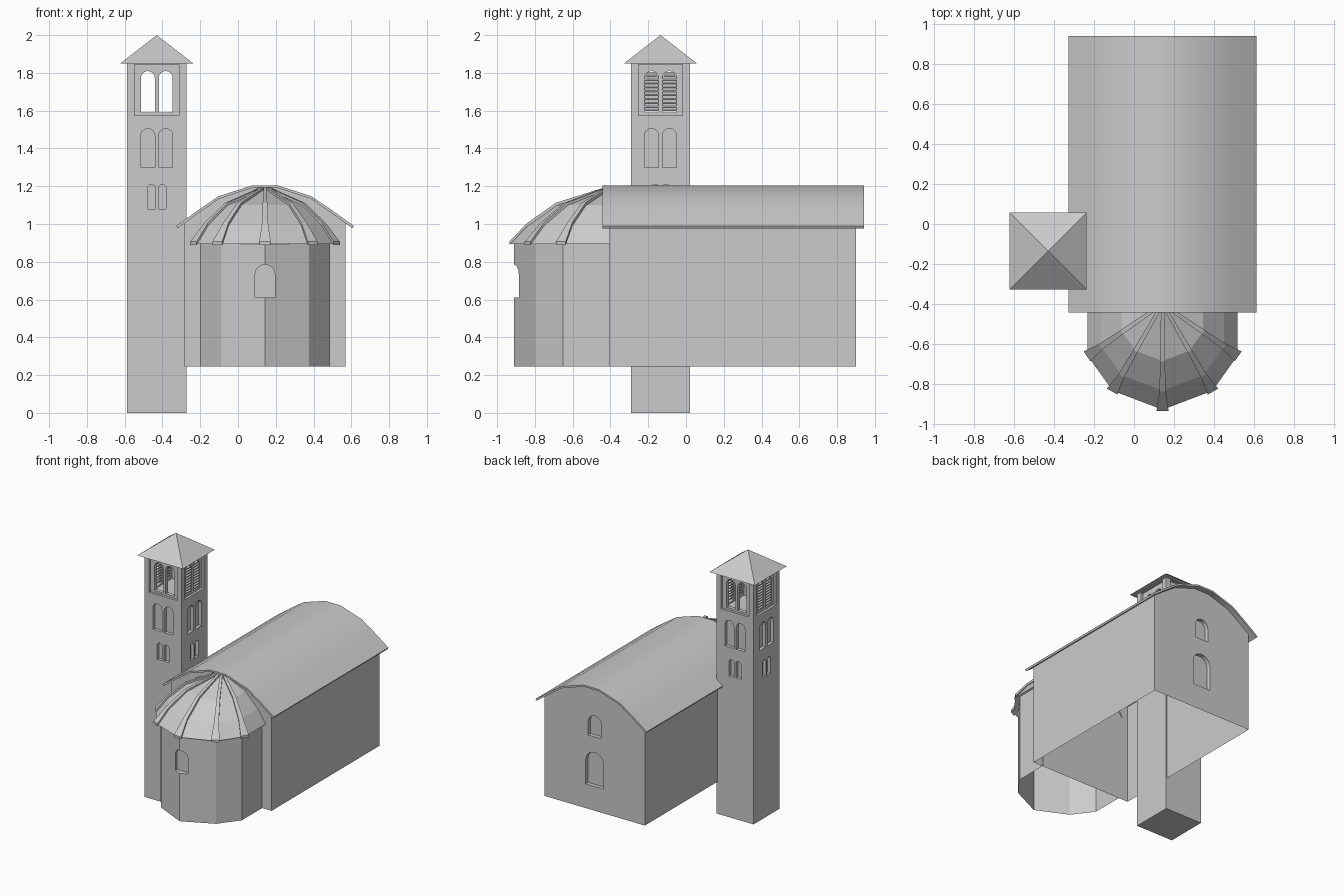
import bpy, bmesh
from math import cos, sin, pi, radians
from mathutils import Vector, Matrix

if "Cube" in bpy.data.objects:
    bpy.data.objects.remove(bpy.data.objects["Cube"])


def add_mesh(name, verts, faces):
    me = bpy.data.meshes.new(name)
    me.from_pydata([tuple(v) for v in verts], [], faces)
    bm = bmesh.new()
    bm.from_mesh(me)
    bmesh.ops.recalc_face_normals(bm, faces=bm.faces)
    bm.to_mesh(me)
    bm.free()
    ob = bpy.data.objects.new(name, me)
    bpy.context.collection.objects.link(ob)
    return ob


def prism(name, pts, axis, a, b):
    """Extrude a 2D outline along an axis from a to b."""
    place = {'x': lambda u, v, w: (w, u, v),
             'y': lambda u, v, w: (u, w, v),
             'z': lambda u, v, w: (u, v, w)}[axis]
    n = len(pts)
    verts = [place(u, v, w) for w in (a, b) for u, v in pts]
    faces = [tuple(range(n)), tuple(range(n, 2 * n))]
    faces += [(i, (i + 1) % n, n + (i + 1) % n, n + i) for i in range(n)]
    return add_mesh(name, verts, faces)


def rect(u0, u1, v0, v1):
    return [(u0, v0), (u1, v0), (u1, v1), (u0, v1)]


def arch(c, r, z0, z1):
    """Round-headed window outline."""
    return [(c - r, z0), (c + r, z0)] + [
        (c + r * cos(pi * i / 8), z1 - r + r * sin(pi * i / 8)) for i in range(9)]


def carve(ob, cutters):
    """Subtract cutters, then discard them."""
    for c in cutters:
        c.hide_render = True
        m = ob.modifiers.new("cut", 'BOOLEAN')
        m.operation, m.solver, m.object = 'DIFFERENCE', 'EXACT', c
    dg = bpy.context.evaluated_depsgraph_get()
    me = bpy.data.meshes.new_from_object(ob.evaluated_get(dg))
    ob.modifiers.clear()
    ob.data = me
    for c in cutters:
        bpy.data.objects.remove(c)


def open_faces(ob, test):
    """Remove faces hidden under roofs or open at the ground."""
    bm = bmesh.new()
    bm.from_mesh(ob.data)
    doomed = [f for f in bm.faces if test(f.calc_center_median(), f.normal)]
    bmesh.ops.delete(bm, geom=doomed, context='FACES')
    bm.to_mesh(ob.data)
    bm.free()


# Bell tower
TX, TY, H = -0.43, -0.135, 0.157
tower = prism("bell_tower", rect(TX - H, TX + H, TY - H, TY + H), 'z', 0, 1.85)
cuts = [prism("chamber", rect(TX - .11, TX + .11, TY - .11, TY + .11), 'z', 1.58, 1.84)]
for axis, c, w in (('y', TX, TY), ('x', TY, TX)):
    for s in (-1, 1):
        cuts.append(prism("panel", rect(c - .117, c + .117, 1.575, 1.845), axis,
                          w + s * (H - .018), w + s * (H + .05)))
        for k in (-1, 1):
            cuts.append(prism("middle_niche", arch(c + k * .0475, .037, 1.3, 1.505), axis,
                              w + s * (H - .025), w + s * (H + .05)))
            cuts.append(prism("small_niche", arch(c + k * .029, .021, 1.08, 1.21), axis,
                              w + s * (H - .025), w + s * (H + .05)))
            cuts.append(prism("opening", arch(c + k * .0475, .037, 1.59, 1.81), axis,
                              w + s * .1, w + s * (H + .05)))
carve(tower, cuts)

# Louvre slats on the two side faces of the belfry
for s in (-1, 1):
    for k in (-1, 1):
        for i in range(10):
            z = 1.603 + i * .0205
            x = TX + s * .122
            pts = [(x - s * .016, z + .012), (x + s * .014, z - .006),
                   (x + s * .014, z), (x - s * .016, z + .018)]
            half = .037 if i < 9 else .027
            prism("louvre_slat", pts, 'y', TY + k * .0475 - half, TY + k * .0475 + half)

# Tower roof
R = 0.193
base = [(TX + a * R, TY + b * R, 1.85) for a, b in ((-1, -1), (1, -1), (1, 1), (-1, 1))]
add_mesh("tower_roof", base + [(TX, TY, 2.0)],
         [(0, 1, 2, 3)] + [(i, (i + 1) % 4, 4) for i in range(4)])

# Nave walls
CX = 0.143
top = [(.425, 1.008), (.245, 1.133), (.065, 1.192)]
outline = [(CX - .425, .245), (CX + .425, .245)]
outline += [(CX + u, z) for u, z in top] + [(CX - u, z) for u, z in reversed(top)]
nave = prism("nave_walls", outline, 'y', -.405, .9)
carve(nave, [prism("rear_window", arch(CX, .075, .43, .69), 'y', .87, 1),
             prism("rear_upper_window", arch(CX, .055, .81, .97), 'y', .87, 1)])
open_faces(nave, lambda c, n: (n.z < -.5 and c.z < .3) or
           (n.z > .2 and c.z > .99 and abs(c.y - .25) < .1))

# Nave roof: faceted barrel sheet with overhang
outer = [(.47, .99), (.355, 1.073), (.245, 1.147), (.065, 1.205)]
outer = [(CX - u, z) for u, z in outer] + [(CX + u, z) for u, z in reversed(outer)]
inner = [(CX + (x - CX) * .985, z - .013) for x, z in reversed(outer)]
roof = prism("nave_roof", outer + inner, 'y', -.443, .942)
bpy.ops.object.select_all(action='DESELECT')
roof.select_set(True)
bpy.context.view_layer.objects.active = roof
bpy.ops.object.shade_smooth_by_angle(angle=radians(35))

# Apse walls
half = [(.345, -.40), (.345, -.65), (.233, -.80)]
plan = [(CX - u, y) for u, y in half] + [(CX, -.91)] + \
       [(CX + u, y) for u, y in reversed(half)]
apse = prism("apse_walls", plan, 'z', .245, .91)
carve(apse, [prism("apse_window", arch(CX, .053, .61, .785), 'y', -1, -.865)])
open_faces(apse, lambda c, n: (abs(n.z) > .9 and (c.z < .25 or c.z > .9)) or c.y > -.402)

# Apse roof: rings shrinking to the crown
half = [(.375, -.40), (.375, -.66), (.25, -.835)]
eave = [(CX - u, y) for u, y in half] + [(CX, -.93)] + \
       [(CX + u, y) for u, y in reversed(half)]
rings = [(1, .895), (.82, .995), (.54, 1.1), (.02, 1.188)]


def ring_point(p, s, z):
    return Vector((CX + (p[0] - CX) * s, -.40 + (p[1] + .40) * s, z))


n = len(eave)
verts = [ring_point(p, s, z) for s, z in rings for p in eave]
faces = [(r * n + i, r * n + i + 1, (r + 1) * n + i + 1, (r + 1) * n + i)
         for r in range(len(rings) - 1) for i in range(n - 1)]
add_mesh("apse_roof", verts, faces)

# Tapered ribs along the apse roof hips
for p in eave[1:-1]:
    d = Vector((p[0] - CX, p[1] + .40, 0)).normalized()
    side = Vector((-d.y, d.x, 0))
    verts = []
    for (s, z), w in zip(rings, (.03, .016, .012, .008)):
        q = ring_point(p, s * 1.01, z)
        for a, lift in ((-1, -.006), (1, -.006), (1, .012), (-1, .012)):
            verts.append(q + side * w * a + Vector((0, 0, lift)))
    faces = [(0, 1, 2, 3), (12, 13, 14, 15)]
    faces += [(r * 4 + i, r * 4 + (i + 1) % 4, r * 4 + 4 + (i + 1) % 4, r * 4 + 4 + i)
              for r in range(3) for i in range(4)]
    add_mesh("apse_rib", verts, faces)
